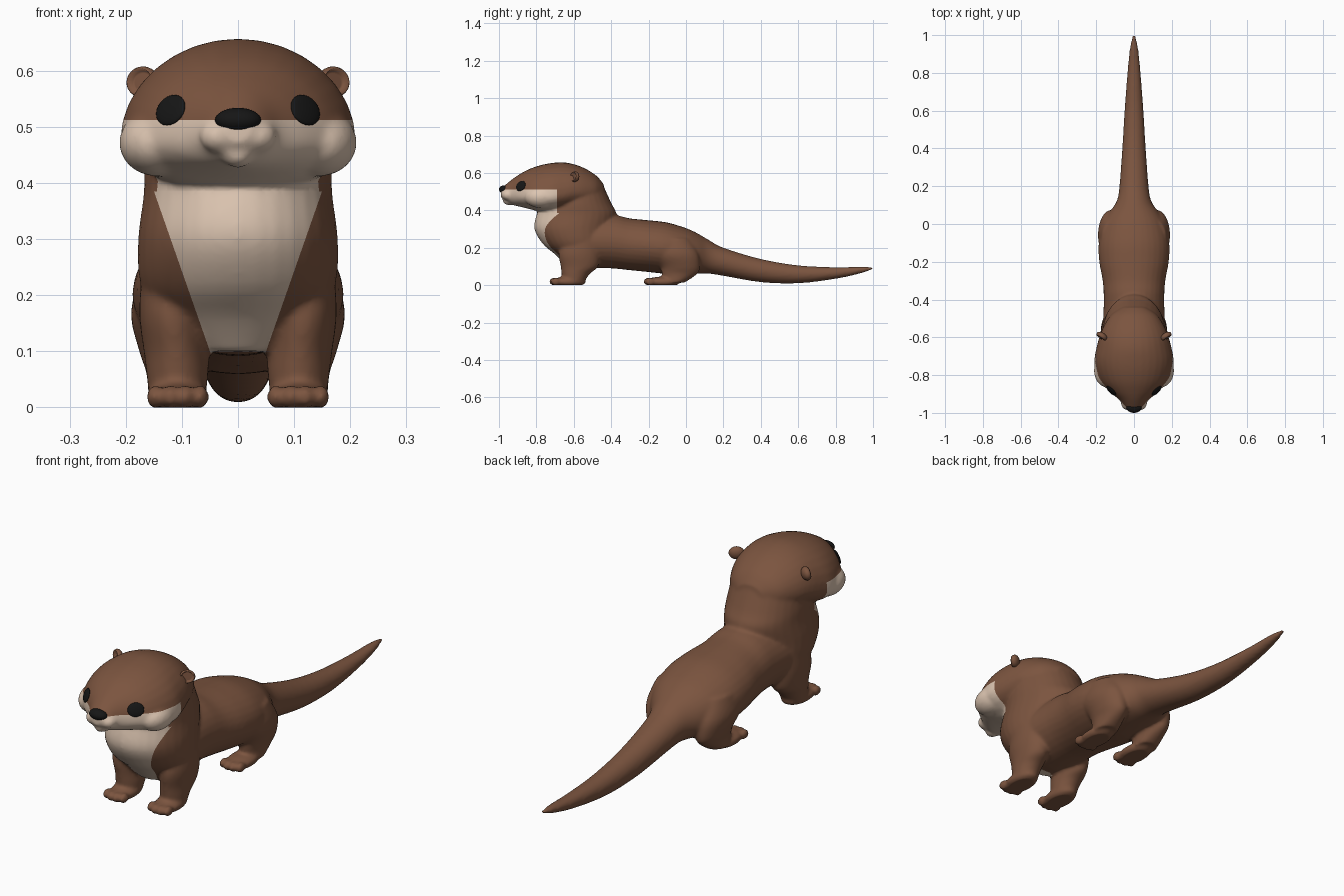
import bpy
import bmesh
import math
from mathutils import Vector, Matrix
from mathutils.bvhtree import BVHTree

cube = bpy.data.objects.get("Cube")
if cube:
    bpy.data.objects.remove(cube, do_unlink=True)


def make_material(name, colour):
    mat = bpy.data.materials.new(name)
    mat.use_nodes = True
    mat.diffuse_color = (*colour, 1)
    bsdf = next(n for n in mat.node_tree.nodes if n.type == "BSDF_PRINCIPLED")
    bsdf.inputs["Base Color"].default_value = (*colour, 1)
    return mat


brown = make_material("brown fur", (.2, .09, .05))
cream = make_material("cream fur", (.72, .56, .44))
black = make_material("black", (.008, .008, .008))


def refine(sections, steps=4):
    """Smooth interpolation through a list of cross-sections."""
    result = []
    last = len(sections) - 1
    for i in range(last):
        before, start = sections[max(i - 1, 0)], sections[i]
        end, after = sections[i + 1], sections[min(i + 2, last)]
        for k in range(steps):
            t = k / steps
            result.append([
                b + t * (c - a) / 2 + t * t * (a - 2.5 * b + 2 * c - d / 2)
                + t ** 3 * (1.5 * (b - c) + (d - a) / 2)
                for a, b, c, d in zip(before, start, end, after)])
    return result + [list(sections[-1])]


def loft(bm, sections, place, sides=32):
    """Closed skin over rings; place() turns a section and direction into a point."""
    rings = []
    for section in refine(sections):
        angles = [math.tau * k / sides for k in range(sides)]
        rings.append([bm.verts.new(place(section, math.cos(a), math.sin(a))) for a in angles])
    for lower, upper in zip(rings, rings[1:]):
        for k in range(sides):
            n = (k + 1) % sides
            bm.faces.new((lower[k], lower[n], upper[n], upper[k]))
    bm.faces.new(rings[0][::-1])
    bm.faces.new(rings[-1])


def lengthwise(s, c, n):
    y, top, bottom, middle, width = s
    return (width * c, y, middle + n * (top - middle if n > 0 else middle - bottom))


def upright(s, c, n):
    z, x, y, width, depth = s
    return (x + width * c, y + depth * n, z)


def ball(bm, centre, radii, turn=Matrix()):
    matrix = Matrix.Translation(centre) @ turn @ Matrix.Diagonal((*radii, 1))
    return bmesh.ops.create_uvsphere(bm, u_segments=24, v_segments=16, radius=1, matrix=matrix)


def finish(name, bm, *materials):
    mesh = bpy.data.meshes.new(name)
    bm.to_mesh(mesh)
    bm.free()
    for mat in materials:
        mesh.materials.append(mat)
    mesh.shade_smooth()
    obj = bpy.data.objects.new(name, mesh)
    bpy.context.collection.objects.link(obj)
    return obj


skin = bmesh.new()

# Trunk and tail: y, top, bottom, half width
trunk = [(-.68, .3, .17, .1), (-.6, .36, .1, .16), (-.4, .375, .09, .16),
         (-.3, .357, .08, .166), (-.2, .347, .07, .184), (-.1, .335, .06, .187),
         (0, .305, .06, .165), (.06, .278, .062, .132), (.12, .243, .062, .092),
         (.2, .2, .05, .077), (.4, .14, .016, .062), (.6, .106, .01, .05),
         (.8, .096, .034, .035), (.93, .099, .062, .022), (1.002, .096, .086, .007)]
loft(skin, [(y, t, b, (t + b) / 2, w) for y, t, b, w in trunk], lengthwise)

# Chest and neck: z, x, y, half width, half depth
loft(skin, [(.1, 0, -.58, .07, .06), (.16, 0, -.575, .14, .12), (.22, 0, -.585, .174, .18),
            (.3, 0, -.6, .178, .21), (.38, 0, -.585, .168, .213),
            (.44, 0, -.585, .166, .185), (.54, 0, -.585, .15, .14)], upright)

# Head: y, top, bottom, widest height, half width
loft(skin, [(-.99, .515, .47, .495, .028), (-.965, .537, .447, .49, .052),
            (-.93, .566, .43, .485, .08), (-.89, .593, .42, .48, .127),
            (-.84, .62, .408, .475, .172), (-.78, .641, .392, .472, .2),
            (-.72, .653, .386, .475, .21), (-.66, .657, .39, .485, .2),
            (-.6, .647, .4, .5, .184), (-.54, .624, .41, .5, .16),
            (-.48, .586, .43, .5, .12), (-.44, .54, .46, .5, .06)], lengthwise)
ball(skin, (0, -.945, .452), (.03, .035, .025))

front_leg = [(.015, .108, -.6, .05, .055), (.06, .108, -.59, .055, .075),
             (.1, .11, -.57, .058, .1), (.17, .116, -.57, .06, .11), (.26, .11, -.56, .06, .1)]
hind_leg = [(.015, .11, -.06, .05, .055), (.06, .113, -.035, .05, .095),
            (.1, .118, -.03, .058, .105), (.17, .125, -.06, .066, .125),
            (.25, .11, -.08, .06, .1)]

for side in (1, -1):
    # Muzzle pad and cheek
    ball(skin, (side * .033, -.95, .483), (.036, .036, .03))
    ball(skin, (side * .145, -.775, .472), (.067, .09, .06))
    # Legs, with a paw and four toes each
    for leg, toe_y in ((front_leg, -.728), (hind_leg, -.224)):
        loft(skin, [(z, side * x, y, w, d) for z, x, y, w, d in leg], upright)
        ball(skin, (side * .108, toe_y + .1, .018), (.056, .094, .028))
        for k in range(4):
            reach = .022 if k in (1, 2) else .032
            ball(skin, (side * (.067 + .027 * k), toe_y + reach, .019), (.0155, .026, .021))

# Fuse the parts into one soft skin
bmesh.ops.recalc_face_normals(skin, faces=skin.faces)
source = finish("body_source", skin)
remesh = source.modifiers.new("Fuse", "REMESH")
remesh.mode = "VOXEL"
remesh.voxel_size = .0075
soften = source.modifiers.new("Soften", "SMOOTH")
soften.factor = .5
soften.iterations = 7
graph = bpy.context.evaluated_depsgraph_get()
fused = bpy.data.meshes.new_from_object(source.evaluated_get(graph))
bpy.data.objects.remove(source, do_unlink=True)
skin = bmesh.new()
skin.from_mesh(fused)
bpy.data.meshes.remove(fused)
for v in skin.verts:
    v.co.z = max(v.co.z, 0)

# Cut the fur borders: mask top, mask back, throat, bib bottom, bib sides
MASK_TOP, MASK_BACK, THROAT, BIB_LOW = .512, -.69, .385, .09
BIB_SLOPE, BIB_BASE = .35, .015
cuts = [((0, 0, MASK_TOP), (0, 0, 1)), ((0, MASK_BACK, 0), (0, 1, 0)),
        ((0, 0, THROAT), (0, 0, 1)), ((0, 0, BIB_LOW), (0, 0, 1)),
        ((BIB_BASE, 0, 0), (1, 0, -BIB_SLOPE)), ((-BIB_BASE, 0, 0), (1, 0, BIB_SLOPE))]
for point, normal in cuts:
    faces = [f for f in skin.faces if f.calc_center_median().y < -.58]
    edges = {e for f in faces for e in f.edges}
    verts = {v for f in faces for v in f.verts}
    bmesh.ops.bisect_plane(skin, geom=[*faces, *edges, *verts], dist=1e-5,
                           plane_co=point, plane_no=Vector(normal).normalized())
for f in skin.faces:
    x, y, z = f.calc_center_median()
    mask = y < MASK_BACK and THROAT < z < MASK_TOP
    bib = y < -.6 and BIB_LOW < z <= THROAT and abs(x) < BIB_BASE + BIB_SLOPE * z
    f.material_index = int(mask or bib)
surface = BVHTree.FromBMesh(skin)
finish("body", skin, brown, cream)

# Nose
nose = bmesh.new()
ball(nose, (0, -.972, .512), (.041, .028, .022))
finish("nose", nose, black)

for side, label in ((1, "left"), (-1, "right")):
    # Eye, laid flat on the face
    spot, normal, _, _ = surface.ray_cast(Vector((side * .12, -2, .53)), Vector((0, 1, 0)))
    eye = bmesh.new()
    ball(eye, spot, (.034, .029, .008), normal.to_track_quat("Z", "Y").to_matrix().to_4x4())
    finish(label + "_eye", eye, black)

    # Ear, a round lobe with a hollow facing forward
    facing = Vector((side * .55, -.8, .1))
    ear = bmesh.new()
    lobe = ball(ear, (0, 0, 0), (1, 1, 1))["verts"]
    for v in lobe:
        if v.co.z > 0 and v.co.xy.length < .72:
            v.co.z = -.1
    turn = facing.to_track_quat("Z", "Y").to_matrix().to_4x4()
    ear.transform(Matrix.Translation((side * .17, -.595, .58)) @ turn
                  @ Matrix.Diagonal((.032, .028, .02, 1)))
    finish(label + "_ear", ear, brown)
